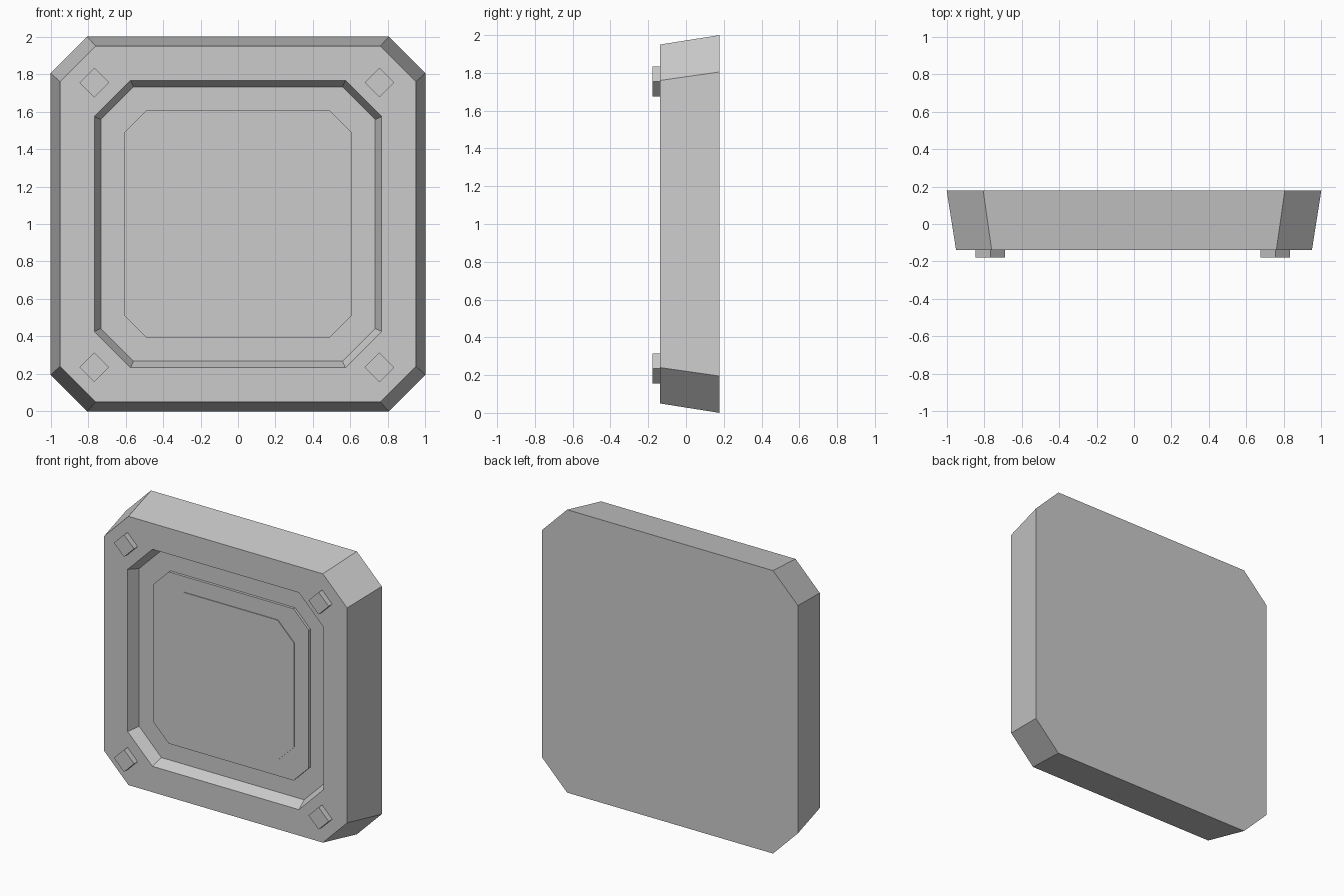
import bpy
import bmesh
from mathutils import Vector

cube = bpy.data.objects.get("Cube")
if cube:
    bpy.data.objects.remove(cube, do_unlink=True)

grey = bpy.data.materials.new("plain grey")
grey.use_nodes = True
grey.diffuse_color = (0.6, 0.6, 0.6, 1)
grey.node_tree.nodes["Principled BSDF"].inputs["Base Color"].default_value = (0.6, 0.6, 0.6, 1)


def octagon(half, corner, y):
    """Square with cut corners, standing upright at depth y."""
    h, c = half, corner
    outline = [(h, c), (c, h), (-c, h), (-h, c), (-h, -c), (-c, -h), (c, -h), (h, -c)]
    return [Vector((x, y, z + 1)) for x, z in outline]


def diamond(cx, cz, r, y):
    return [Vector((cx + x * r, y, cz + z * r)) for x, z in ((1, 0), (0, 1), (-1, 0), (0, -1))]


def loft(name, loops):
    """Join the loops in order and close both ends."""
    bm = bmesh.new()
    rings = [[bm.verts.new(p) for p in loop] for loop in loops]
    for a, b in zip(rings, rings[1:]):
        for i in range(len(a)):
            j = (i + 1) % len(a)
            bm.faces.new((a[i], a[j], b[j], b[i]))
    bm.faces.new(rings[0])
    bm.faces.new(rings[-1])
    bmesh.ops.recalc_face_normals(bm, faces=bm.faces)
    mesh = bpy.data.meshes.new(name)
    bm.to_mesh(mesh)
    bm.free()
    mesh.materials.append(grey)
    obj = bpy.data.objects.new(name, mesh)
    bpy.context.collection.objects.link(obj)
    return obj


BACK, FRONT, FLOOR, PANEL = 0.178, -0.138, -0.058, -0.077

# Tapered housing with a sloped recess in its front
loft("housing", [
    octagon(1.0, 0.805, BACK),
    octagon(0.95, 0.76, FRONT),
    octagon(0.767, 0.573, FRONT),
    octagon(0.732, 0.558, FLOOR),
])

# Stepped panels on the recess floor
loft("outer_panel", [octagon(0.607, 0.488, FLOOR), octagon(0.607, 0.488, PANEL)])
loft("inner_panel", [octagon(0.496, 0.367, PANEL), octagon(0.496, 0.367, PANEL - 0.005)])

# Square studs turned on their corners
for side, x in (("right", -0.767), ("left", 0.755)):
    for level, z in (("lower", 0.235), ("upper", 1.755)):
        loft(f"{level}_{side}_stud",
             [diamond(x, z, 0.079, FRONT), diamond(x, z, 0.079, -BACK)])
